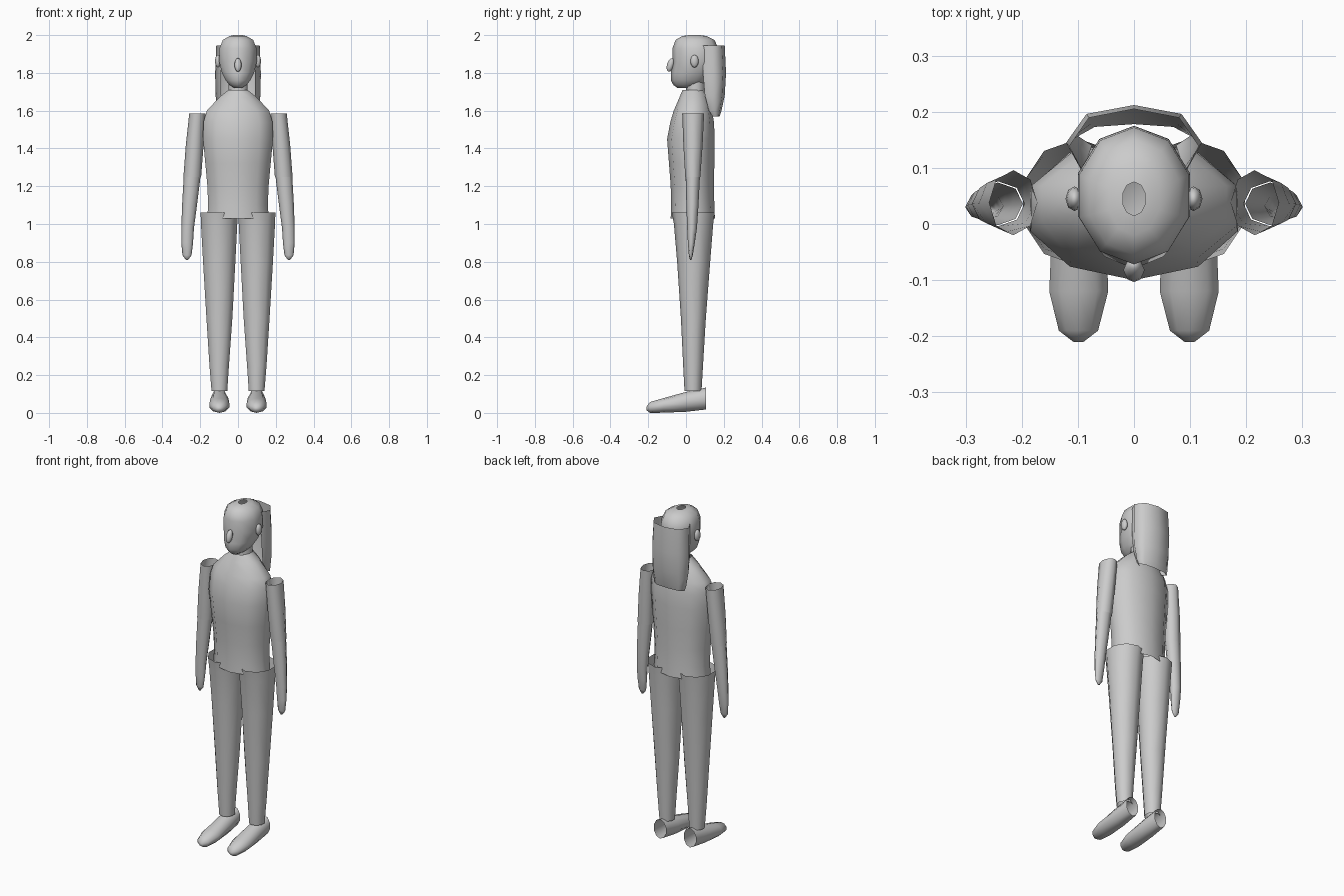
import bpy, math
from mathutils import Vector


def mesh_object(name, rows, closed=True, cap=False):
    """Skin a list of equal-length point rows."""
    n = len(rows[0])
    verts = [p for row in rows for p in row]
    faces = []
    for r in range(len(rows) - 1):
        for i in range(n if closed else n - 1):
            j = (i + 1) % n
            faces.append((r * n + i, r * n + j, (r + 1) * n + j, (r + 1) * n + i))
    if cap:
        faces.append(tuple(range((len(rows) - 1) * n, len(rows) * n)))
    me = bpy.data.meshes.new(name)
    me.from_pydata(verts, [], faces)
    me.polygons.foreach_set("use_smooth", [True] * len(faces))
    me.update()
    ob = bpy.data.objects.new(name, me)
    bpy.context.collection.objects.link(ob)
    return ob


def ring(a0, a1, b0, b1, n):
    """Polygon ring filling the box a0..a1 by b0..b1."""
    pts = [(math.sin(2 * math.pi * i / n), -math.cos(2 * math.pi * i / n)) for i in range(n)]
    m = max(p[0] for p in pts)
    return [((a0 + a1) / 2 + p[0] / m * (a1 - a0) / 2,
             (b0 + b1) / 2 + p[1] * (b1 - b0) / 2) for p in pts]


def tube_z(name, sections, n=10, side=1, cap=False):
    """Vertical tube; sections are (z, x0, x1, y0, y1)."""
    rows = [[(side * a, b, z) for a, b in ring(x0, x1, y0, y1, n)]
            for z, x0, x1, y0, y1 in sections]
    return mesh_object(name, rows, cap=cap)


def ellipsoid(name, loc, size, tilt=0):
    bpy.ops.mesh.primitive_uv_sphere_add(segments=8, ring_count=6, radius=1,
                                         location=loc, rotation=(tilt, 0, 0))
    ob = bpy.context.object
    ob.name = name
    ob.scale = size
    bpy.ops.object.shade_smooth()


# Head, with the small opening at the crown
head = [(2.0, .02, .015, .075), (1.995, .045, -.02, .11), (1.975, .08, -.055, .15),
        (1.93, .098, -.072, .172), (1.86, .10, -.07, .175), (1.80, .085, -.08, .15),
        (1.76, .065, -.08, .12), (1.735, .045, -.066, .09), (1.72, .02, -.045, .03)]
tube_z("head", [(z, -w, w, a, b) for z, w, a, b in head], cap=True)
tube_z("neck", [(1.78, -.05, .05, 0, .10), (1.68, -.052, .052, 0, .10)])

# Nose and ears
ellipsoid("nose", (0, -.082, 1.842), (.019, .019, .038), -.3)
for s in (-1, 1):
    ellipsoid("ear", (s * .106, .045, 1.862), (.016, .022, .034))

# Hair: open curved sheet behind the head
arc = [(-.75, 0), (-1, .45), (-.7, .87), (0, 1), (.7, .87), (1, .45), (.75, 0)]
hair = [(1.945, .115, .085, .205), (1.80, .121, .09, .212), (1.68, .119, .10, .205),
        (1.60, .108, .122, .188), (1.57, .10, .14, .178)]
mesh_object("hair", [[(w * u, a + v * (b - a), z) for u, v in arc]
                     for z, w, a, b in hair], closed=False)

# Torso, open at the hem
torso = [(1.71, .05, -.018, .10), (1.67, .10, -.035, .118), (1.60, .165, -.065, .138),
         (1.54, .183, -.083, .148), (1.45, .185, -.10, .152), (1.32, .173, -.09, .15),
         (1.20, .162, -.081, .148), (1.10, .158, -.079, .15), (1.03, .163, -.081, .153)]
tube_z("torso", [(z, -w, w, a, b) for z, w, a, b in torso])

for s, side in ((-1, "left"), (1, "right")):
    # Upper arm, forearm and hand
    tube_z(side + "_upper_arm", [(1.585, .172, .258, -.02, .096),
                                 (1.42, .182, .276, -.014, .088),
                                 (1.25, .195, .289, -.004, .076)], 8, s)
    tube_z(side + "_forearm", [(1.255, .198, .287, -.002, .074),
                               (1.10, .217, .296, .002, .066),
                               (0.98, .233, .300, .006, .058),
                               (0.90, .238, .300, .010, .047),
                               (0.835, .246, .294, .015, .036),
                               (0.81, .264, .276, .021, .029)], 8, s, cap=True)
    # Trouser leg
    tube_z(side + "_leg", [(1.062, .0, .198, -.075, .152), (1.0, .004, .196, -.064, .144),
                           (0.80, .014, .185, -.047, .128), (0.50, .030, .167, -.027, .105),
                           (0.25, .048, .151, -.015, .09), (0.115, .057, .14, -.008, .082)],
           10, s)
    # Shoe, running heel to toe with an open heel
    shoe = [(.105, .06, .138, .022, .138), (.0, .05, .146, .010, .115),
            (-.12, .046, .151, .005, .082), (-.19, .064, .134, .004, .062),
            (-.21, .09, .108, .018, .036)]
    mesh_object(side + "_shoe", [[(s * a, y, b - .004) for a, b in ring(x0, x1, z0, z1, 10)]
                                 for y, x0, x1, z0, z1 in shoe], cap=True)
